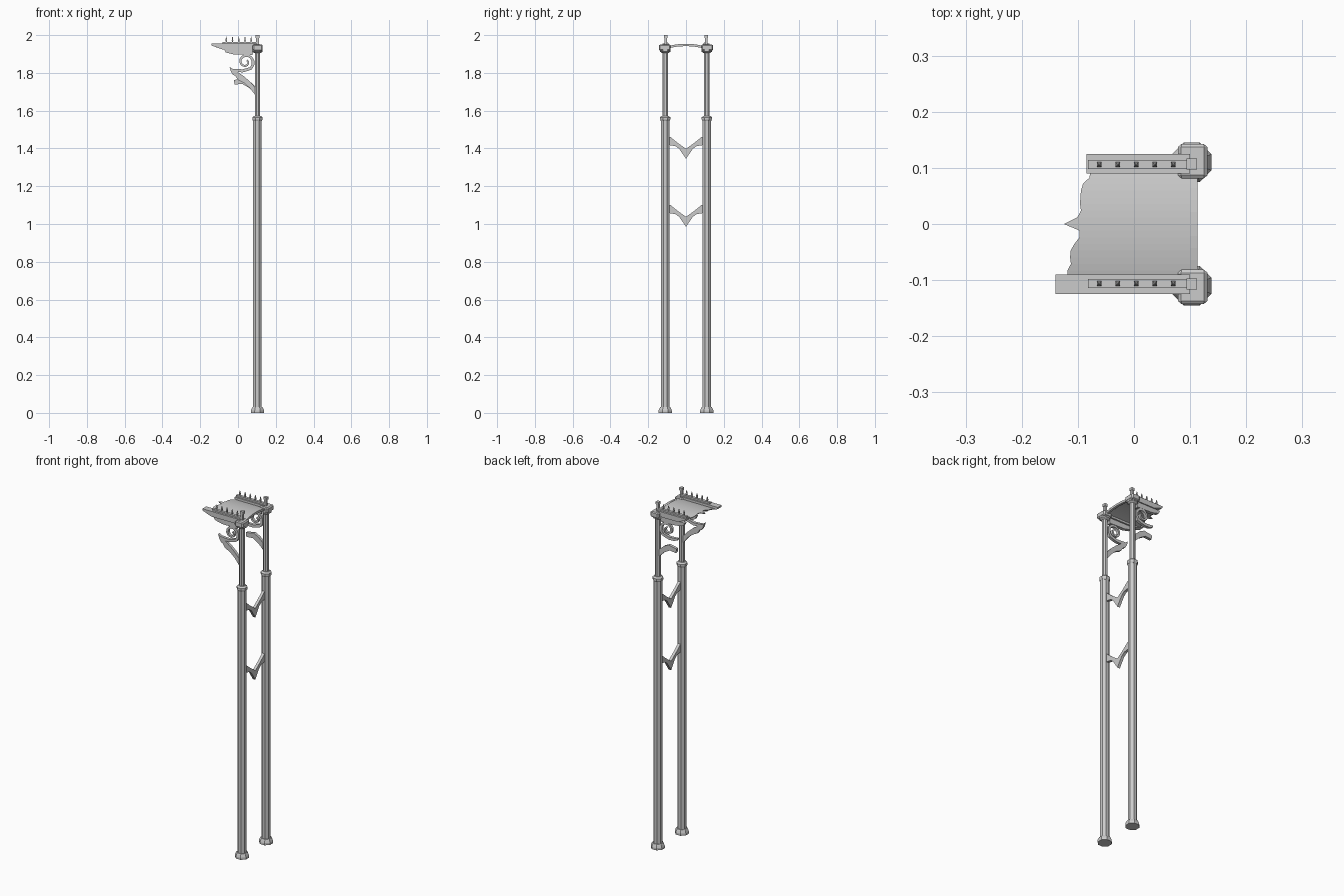
import bpy, bmesh, math, random
from mathutils import Vector

if "Cube" in bpy.data.objects:
    bpy.data.objects.remove(bpy.data.objects["Cube"])

random.seed(4)
PX, PY = 0.103, 0.11          # pillar centre


def finish(name, bm):
    bmesh.ops.recalc_face_normals(bm, faces=bm.faces)
    me = bpy.data.meshes.new(name)
    bm.to_mesh(me)
    bm.free()
    ob = bpy.data.objects.new(name, me)
    bpy.context.collection.objects.link(ob)
    return ob


def stack(name, x, y, rings, n=8):
    """Faceted column from (radius, z) rings."""
    bm = bmesh.new()
    loops = []
    for r, z in rings:
        loops.append([bm.verts.new((x + r * math.cos((i + .5) * math.tau / n),
                                    y + r * math.sin((i + .5) * math.tau / n), z)) for i in range(n)])
    for a, b in zip(loops, loops[1:]):
        for i in range(n):
            bm.faces.new((a[i], a[(i + 1) % n], b[(i + 1) % n], b[i]))
    bm.faces.new(loops[0])
    bm.faces.new(loops[-1])
    return finish(name, bm)


def prism(name, pts, axis, lo, hi):
    """Extrude a 2D outline along an axis: y uses (x,z), x uses (y,z)."""
    put = {'y': lambda p, t: (p[0], t, p[1]), 'x': lambda p, t: (t, p[0], p[1])}[axis]
    bm = bmesh.new()
    a = [bm.verts.new(put(p, lo)) for p in pts]
    b = [bm.verts.new(put(p, hi)) for p in pts]
    n = len(pts)
    for i in range(n):
        bm.faces.new((a[i], a[(i + 1) % n], b[(i + 1) % n], b[i]))
    caps = [bm.faces.new(a), bm.faces.new(b)]
    bmesh.ops.triangulate(bm, faces=caps)
    return finish(name, bm)


def ribbon(name, path, y, depth):
    """Flat band in the xz plane following (x, z, half width) points."""
    bm = bmesh.new()
    rows = []
    for i, (x, z, w) in enumerate(path):
        p, q = path[max(i - 1, 0)], path[min(i + 1, len(path) - 1)]
        t = Vector((q[0] - p[0], q[1] - p[1])).normalized()
        nx, nz = -t.y * w, t.x * w
        rows.append([bm.verts.new((x + s * nx, y + d * depth / 2, z + s * nz))
                     for s, d in ((1, -1), (-1, -1), (-1, 1), (1, 1))])
    for a, b in zip(rows, rows[1:]):
        for i in range(4):
            bm.faces.new((a[i], a[(i + 1) % 4], b[(i + 1) % 4], b[i]))
    bm.faces.new(rows[0])
    bm.faces.new(rows[-1])
    return finish(name, bm)


def box(name, x0, x1, y0, y1, z0, z1):
    return prism(name, [(x0, z0), (x1, z0), (x1, z1), (x0, z1)], 'y', y0, y1)


for s, side in ((-1, "near"), (1, "far")):
    y = s * PY
    # Pillar: base, shaft, collar and slim upper post
    stack(side + "_base", PX, y, [(.038, 0), (.038, .012), (.033, .024), (.029, .03)])
    stack(side + "_shaft", PX, y, [(.0245, .025), (.0245, 1.56)])
    stack(side + "_collar", PX, y, [(.025, 1.545), (.029, 1.553), (.029, 1.565), (.02, 1.573)])
    stack(side + "_upper_post", PX, y, [(.0155, 1.56), (.0155, 1.92)])
    # Capital and corner finial
    stack(side + "_capital_neck", PX, y, [(.018, 1.905), (.029, 1.912), (.029, 1.925)])
    out = s * .143
    cap = box(side + "_capital", .078, .131, min(out, s * .081), max(out, s * .081), 1.918, 1.95)
    bev = cap.modifiers.new("chamfer", 'BEVEL')
    bev.width, bev.segments = .006, 1
    box(side + "_finial", .096, .11, s * .107 - .007, s * .107 + .007, 1.945, 1.992)
    box(side + "_finial_cap", .0935, .1125, s * .107 - .0095, s * .107 + .0095, 1.985, 2.0)

    # Eave beam, snapped shorter on the far side
    xf = -.14 if s < 0 else -.085
    ya, yb = sorted((s * .125, s * .09))
    prism(side + "_eave_beam", [(xf, 1.955), (xf, 1.945), (xf + .055, 1.925), (.1, 1.925), (.1, 1.955)],
          'y', ya, yb)
    ya, yb = sorted((s * .119, s * .099))
    prism(side + "_under_beam", [(-.075, 1.926), (-.065, 1.908), (-.02, 1.897), (.075, 1.895), (.09, 1.926)],
          'y', ya, yb)

    # Roof rail with five spikes
    ry = s * .106
    box(side + "_spike_rail", -.082, .1, ry - .008, ry + .008, 1.95, 1.964)
    for k in range(5):
        stack(f"{side}_spike_{k + 1}", -.062 + k * .033, ry,
              [(.0055, 1.96), (.0035, 1.967), (.006, 1.973), (.0015, 1.992)], 4)

    # Bracket: strut, leaf tip and scroll
    if s < 0:
        prism(side + "_bracket_leaf", [(.09, 1.685), (.09, 1.725), (.06, 1.757), (.03, 1.783), (0, 1.803),
                                       (-.045, 1.832), (-.037, 1.806), (-.025, 1.788), (-.014, 1.786),
                                       (.0, 1.762), (.03, 1.748), (.06, 1.722)], 'y', y - .008, y + .008)
    else:
        prism(side + "_bracket_stub", [(.09, 1.69), (.09, 1.73), (.06, 1.757), (.03, 1.772), (-.022, 1.762),
                                       (-.012, 1.752), (-.018, 1.738), (.022, 1.742), (.06, 1.72)],
              'y', y - .008, y + .008)
    path = [(-.028, 1.818, .004), (-.005, 1.812, .008), (.025, 1.811, .008), (.05, 1.818, .008)]
    for k in range(17):
        a = math.radians(-50 + k * 29)
        r = .044 - k * .0021
        path.append((.04 + r * math.cos(a), 1.858 + r * math.sin(a), .0075 - k * .0002))
    ribbon(side + "_bracket_scroll", path, y, .016)

# V-shaped ties between the pillars
for i, dz in enumerate((0, -.36)):
    half = [(.092, 1.418), (.092, 1.443), (.085, 1.463), (.045, 1.43)]
    low = [(.035, 1.397), (.055, 1.412)]
    left = [(-a, b) for a, b in half]
    pts = half + [(0, 1.398)] + left[::-1] + [(-.055, 1.412), (-.035, 1.397), (0, 1.345)] + low
    prism(f"v_tie_{i + 1}", [(a, b + dz) for a, b in pts], 'x', PX - .008, PX + .008)

# Gently arched deck with a splintered free edge
bm = bmesh.new()
N = 16
rows = []
for i in range(N + 1):
    y = -.095 + .19 * i / N
    z = 1.941 + .012 * (1 - (y / .095) ** 2)
    x0 = -.115 + .032 * i / N + random.uniform(-.007, .007)
    if i == N // 2:
        x0 = -.125
    rows.append([bm.verts.new(p) for p in ((x0, y, z), (.105, y, z), (.105, y, z - .006),
                                           (x0 + .004, y, z - .006))])
for a, b in zip(rows, rows[1:]):
    for i in range(4):
        bm.faces.new((a[i], a[(i + 1) % 4], b[(i + 1) % 4], b[i]))
bm.faces.new(rows[0])
bm.faces.new(rows[-1])
finish("broken_deck", bm)

# Arched lintel between the capitals
top = [(-.085 + .17 * i / 8, 1.944 + .01 * (1 - (i / 4 - 1) ** 2)) for i in range(9)]
bottom = [(a, b - .012) for a, b in top]
prism("rear_lintel", top + bottom[::-1], 'x', .1, .113)
